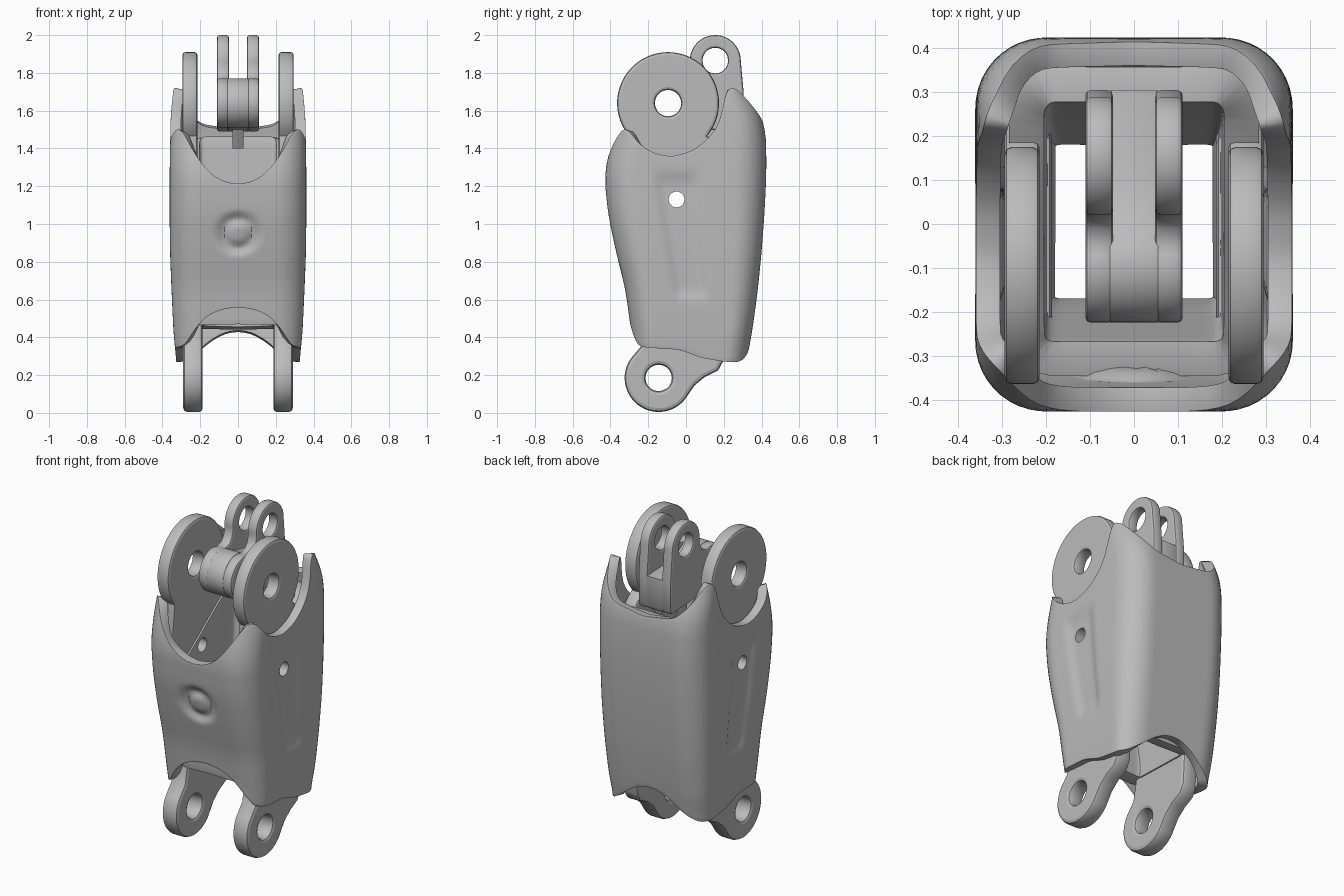
import bpy, bmesh, math
from mathutils import Matrix

if "Cube" in bpy.data.objects:
    bpy.data.objects.remove(bpy.data.objects["Cube"])

# One plain grey material
grey = bpy.data.materials.new("plain_grey")
grey.use_nodes = True
GREY = (0.5, 0.5, 0.5, 1)
grey.diffuse_color = GREY
grey.node_tree.nodes["Principled BSDF"].inputs["Base Color"].default_value = GREY


def activate(ob):
    bpy.ops.object.select_all(action='DESELECT')
    ob.select_set(True)
    bpy.context.view_layer.objects.active = ob


def finish(ob, angle=35):
    activate(ob)
    if not ob.data.materials:
        ob.data.materials.append(grey)
    bpy.ops.object.shade_smooth_by_angle(angle=math.radians(angle))
    return ob


def arc(cy, cz, r, a0, a1, n=20):
    return [(cy + r * math.cos(math.radians(a0 + (a1 - a0) * i / n)),
             cz + r * math.sin(math.radians(a0 + (a1 - a0) * i / n))) for i in range(n + 1)]


def plate(name, outline, holes, x0, x1, bevel=0.015):
    """Side profile in (y, z) with round holes, extruded from x0 to x1."""
    cu = bpy.data.curves.new(name, 'CURVE')
    cu.dimensions, cu.fill_mode = '2D', 'BOTH'
    cu.extrude = (x1 - x0) / 2 - bevel
    cu.bevel_depth, cu.bevel_resolution, cu.offset = bevel, 1, -bevel
    for pts in [outline] + [arc(y, z, r, 0, 360 - 18, 19) for y, z, r in holes]:
        sp = cu.splines.new('POLY')
        sp.points.add(len(pts) - 1)
        for p, (y, z) in zip(sp.points, pts):
            p.co = (y, z, 0, 1)
        sp.use_cyclic_u = True
    ob = bpy.data.objects.new(name, cu)
    bpy.context.collection.objects.link(ob)
    activate(ob)
    bpy.ops.object.convert(target='MESH')
    ob = bpy.context.object
    ob.data.transform(Matrix(((0, 0, 1, (x0 + x1) / 2), (1, 0, 0, 0), (0, 1, 0, 0), (0, 0, 0, 1))))
    return finish(ob)


def lerp(table, t, k=1):
    """Linear lookup of column k in a table keyed by column 0."""
    if t <= table[0][0]:
        return table[0][k]
    for a, b in zip(table, table[1:]):
        if t <= b[0]:
            return a[k] + (b[k] - a[k]) * (t - a[0]) / (b[0] - a[0])
    return table[-1][k]


def smooth(vals, passes):
    n = len(vals)
    for _ in range(passes):
        vals = [(vals[i - 1] + 2 * vals[i] + vals[(i + 1) % n]) / 4 for i in range(n)]
    return vals


def half_section(s, w, d, r):
    """Point on a rounded rectangle, s = 0 front centre to 1 back centre."""
    fx, fy, q = w - r, 2 * (d - r), r * math.pi / 2
    s *= 2 * fx + fy + 2 * q
    if s < fx:
        return s, -d
    s -= fx
    if s < q:
        return fx + r * math.sin(s / r), -d + r - r * math.cos(s / r)
    s -= q
    if s < fy:
        return w, -d + r + s
    s -= fy
    if s < q:
        return fx + r * math.cos(s / r), d - r + r * math.sin(s / r)
    return fx - (s - q), d


def tube(name, sections, top, bottom, radius, cols, rows, relief=None):
    """Rounded tube; sections hold (z, half width, front y, back y)."""
    ref_w, ref_d = 0.36, 0.425
    cyc = [2 * i / cols for i in range(cols)]
    cyc = [(s, 1) if s <= 1 else (2 - s, -1) for s in cyc]
    tops = smooth([top(s) for s, _ in cyc], 2)
    bots = smooth([bottom(s) for s, _ in cyc], 2)
    bm = bmesh.new()
    grid = []
    for j in range(rows + 1):
        ring = []
        for (s, side), zt, zb in zip(cyc, tops, bots):
            z = zb + (zt - zb) * j / rows
            w, yf, yb = (sum(lerp(sections, z + o, k) for o in (-.05, 0, .05)) / 3 for k in (1, 2, 3))
            x, y = half_section(s, ref_w, ref_d, radius)
            x, y = side * x * w / ref_w, (yf + yb) / 2 + y * (yb - yf) / 2 / ref_d
            if relief:
                x, y = relief(x, y, z)
            ring.append(bm.verts.new((x, y, z)))
        grid.append(ring)
    for a, b in zip(grid, grid[1:]):
        for i in range(cols):
            k = (i + 1) % cols
            bm.faces.new((a[i], a[k], b[k], b[i]))
    me = bpy.data.meshes.new(name)
    bm.to_mesh(me)
    bm.free()
    ob = bpy.data.objects.new(name, me)
    bpy.context.collection.objects.link(ob)
    return ob


def thicken_and_drill(ob, thickness, bevel):
    ob.data.materials.append(grey)
    m = ob.modifiers.new("wall", 'SOLIDIFY')
    m.thickness, m.offset = thickness, -1
    m = ob.modifiers.new("rim", 'BEVEL')
    m.width, m.segments, m.limit_method, m.angle_limit = bevel, 3, 'ANGLE', math.radians(50)
    bpy.ops.mesh.primitive_cylinder_add(vertices=20, radius=0.042, depth=1.2,
                                        location=(0, *BOLT), rotation=(0, math.pi / 2, 0))
    cutter = bpy.context.object
    m = ob.modifiers.new("bolt_hole", 'BOOLEAN')
    m.operation, m.object, m.solver = 'DIFFERENCE', cutter, 'EXACT'
    activate(ob)
    for m in list(ob.modifiers):
        bpy.ops.object.modifier_apply(modifier=m.name)
    bpy.data.objects.remove(cutter)
    finish(ob, 45)


BOLT = (-0.05, 1.13)
PIVOT, LUG, EAR = (-0.095, 1.64), (-0.145, 0.185), (0.155, 1.865)

# Outer shell: z, half width, front y, back y
shell_sections = [(.27, .325, -.275, .32), (.4, .34, -.285, .345), (.5, .345, -.30, .36),
                  (.65, .352, -.32, .38), (.85, .36, -.37, .40), (1.05, .362, -.412, .415),
                  (1.25, .362, -.432, .425), (1.4, .36, -.405, .425), (1.5, .358, -.37, .42),
                  (1.6, .355, -.35, .39), (1.72, .34, -.34, .33)]
# Rim heights along the half perimeter (front centre to back centre)
shell_top = [(0, 1.21), (.08, 1.225), (.15, 1.27), (.2, 1.33), (.25, 1.41), (.31, 1.51), (.36, 1.50),
             (.45, 1.42), (.53, 1.375), (.63, 1.355), (.75, 1.39), (.85, 1.48), (.93, 1.63),
             (1.0, 1.73), (1.07, 1.71), (1.15, 1.6), (1.23, 1.53), (1.43, 1.5)]
shell_bottom = [(0, .56), (.08, .55), (.15, .525), (.2, .49), (.25, .43), (.31, .355), (.4, .345),
                (.63, .335), (.8, .29), (.98, .27), (1.1, .27), (1.2, .32), (1.28, .38),
                (1.36, .42), (1.43, .43)]


def step(a, b, t):
    t = max(0, min(1, (t - a) / (b - a)))
    return t * t * (3 - 2 * t)


def shell_relief(x, y, z):
    # Sunken tapering panel on each side
    if abs(x) > 0.3:
        lo, hi = -.17 + .11 * (1.25 - z) / .65, .06 + .05 * (1.25 - z) / .65
        m = step(lo - .01, lo + .04, y) * (1 - step(hi - .03, hi + .02, y))
        m *= step(.58, .66, z) * (1 - step(1.2, 1.3, z))
        x -= math.copysign(.016 * m, x)
    # Shallow dish with a low dome on the front
    if y < -0.25:
        r = math.hypot(x, z - .95)
        y += .028 * (1 - step(.07, .13, r)) - .024 * (1 - step(.03, .085, r))
    return x, y


shell = tube("outer_shell", shell_sections, lambda s: lerp(shell_top, s * 1.43),
             lambda s: lerp(shell_bottom, s * 1.43), 0.16, 120, 48, shell_relief)
thicken_and_drill(shell, 0.055, 0.02)

# Inner sleeve with a slanted top edge
liner_sections = [(.4, .255, -.245, .25), (.6, .27, -.26, .29), (.85, .28, -.31, .32),
                  (1.1, .285, -.36, .34), (1.5, .285, -.36, .36)]
liner = tube("inner_sleeve", liner_sections, lambda s: 1.03 + .43 * step(.15, .85, s),
             lambda s: .47 - .03 * s, 0.13, 72, 14)
thicken_and_drill(liner, 0.08, 0.012)

# Outlines of the pivot discs and the lower lugs
disc_outline = arc(*PIVOT, .27, -40, 220, 40) + [
    (-.33, 1.2), (-.26, .85), (-.22, .6), (.2, .6), (.25, 1.2), (.17, 1.42)]
lug_outline = arc(*LUG, .18, 145, 320, 28) + [
    (.045, .145), (.10, .19), (.17, .225), (.2, .28), (.22, .6), (.2, .8), (-.24, .8), (-.21, .5), (-.24, .35)]
barrel = arc(*PIVOT, .13, 70, 270, 22)
ear_outline = barrel + [(.29, 1.49), (.305, 1.51), (.305, 1.7)] + arc(*EAR, .135, 0, 190, 22) + [
    (.01, 1.80), (-.01, 1.775)]
web_outline = barrel + [(.29, 1.49), (.305, 1.51), (.305, 1.69), (.1, 1.70), (.0, 1.73)]

for side, label in ((1, "left"), (-1, "right")):
    def span(a, b):
        return (a, b) if side > 0 else (-b, -a)
    plate(label + "_pivot_disc", disc_outline, [(*PIVOT, .07), (*BOLT, .042)], *span(.215, .295))
    plate(label + "_lower_lug", lug_outline, [(*LUG, .07)], *span(.187, .29), 0.02)
    plate(label + "_knuckle_ear", ear_outline, [(*EAR, .068), (*PIVOT, .07)], *span(.048, .111), 0.012)

# Middle of the knuckle and its stop tab
plate("knuckle_web", web_outline, [(*PIVOT, .07)], -.055, .055, 0.002)
plate("knuckle_stop", [(.08, 1.5), (.14, 1.40), (.25, 1.40), (.28, 1.5)], [], -.03, .03, 0.004)
